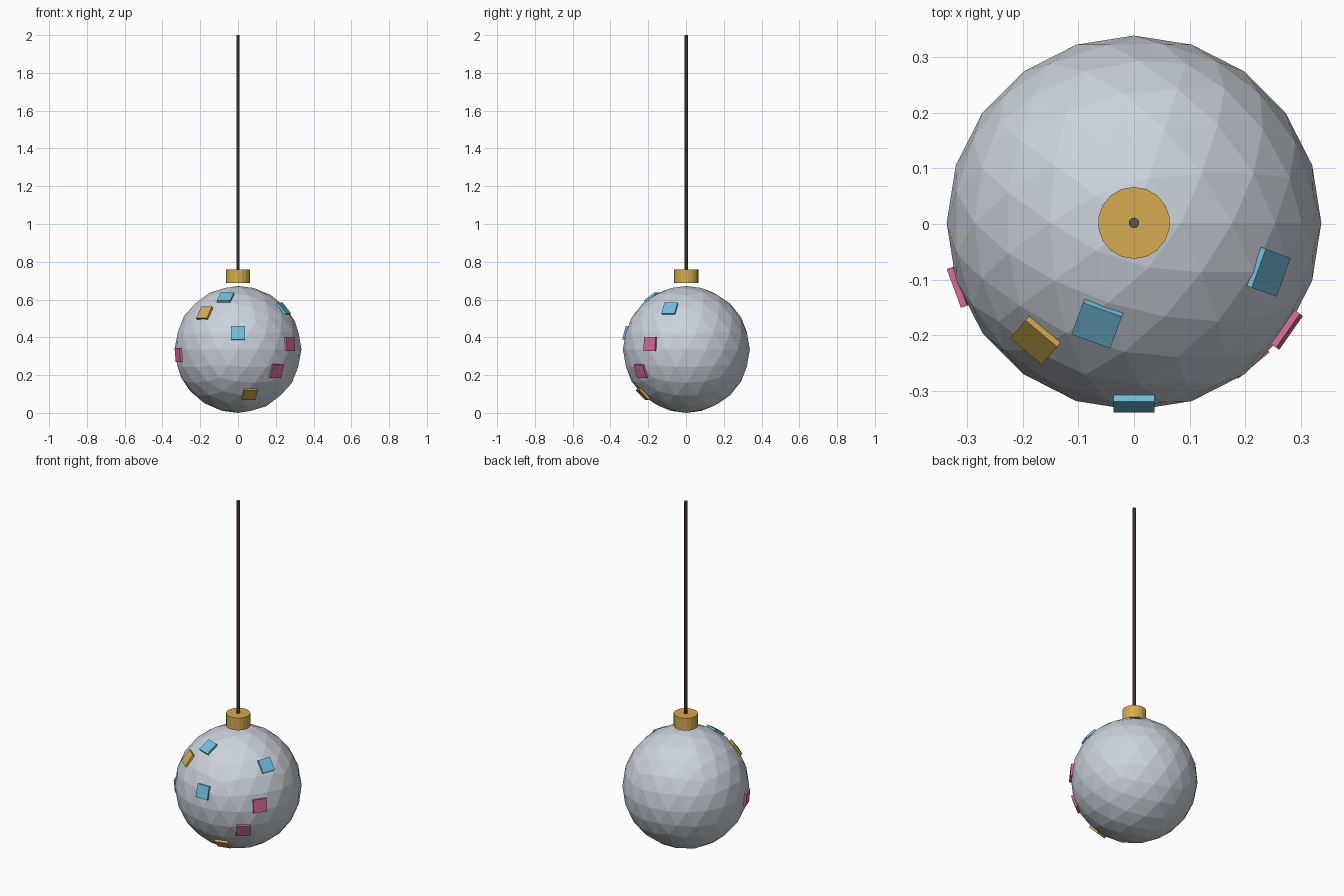
import bpy
from math import radians
from mathutils import Matrix, Vector

cube = bpy.data.objects.get("Cube")
if cube:
    bpy.data.objects.remove(cube, do_unlink=True)


def material(name, rgb):
    mat = bpy.data.materials.new(name)
    mat.use_nodes = True
    mat.diffuse_color = (*rgb, 1)
    mat.node_tree.nodes["Principled BSDF"].inputs["Base Color"].default_value = (*rgb, 1)
    return mat


silver = material("silver", (0.60, 0.65, 0.71))
gold = material("gold", (0.66, 0.41, 0.08))
blue = material("sky blue", (0.17, 0.52, 0.74))
pink = material("pink", (0.69, 0.15, 0.32))
brown = material("dark brown", (0.13, 0.085, 0.06))

RADIUS = 0.336
CENTRE = Vector((0, 0.002, RADIUS))


def finish(name, mat):
    obj = bpy.context.object
    obj.name = obj.data.name = name
    obj.data.materials.append(mat)
    return obj


def cylinder(name, mat, sides, radius, bottom, top):
    bpy.ops.mesh.primitive_cylinder_add(
        vertices=sides, radius=radius, depth=top - bottom,
        location=(CENTRE.x, CENTRE.y, (bottom + top) / 2))
    return finish(name, mat)


def tile(name, mat, azimuth, elevation):
    """Thin square plate lying tangent to the ball; azimuth 0 is the front."""
    turn = (Matrix.Rotation(radians(azimuth), 4, 'Z')
            @ Matrix.Rotation(radians(-elevation), 4, 'X'))
    bpy.ops.mesh.primitive_cube_add(size=1)
    obj = finish(name, mat)
    obj.data.transform(Matrix.Diagonal((0.074, 0.012, 0.074, 1)))
    obj.matrix_world = (Matrix.Translation(CENTRE) @ turn
                        @ Matrix.Translation((0, -RADIUS, 0)))


# Faceted ball
bpy.ops.mesh.primitive_ico_sphere_add(subdivisions=3, radius=RADIUS, location=CENTRE)
finish("ball", silver)

# Hanging cap and rod
cylinder("cap", gold, 18, 0.0645, 0.688, 0.76)
cylinder("hanging_rod", brown, 10, 0.0095, 0.70, 2.0)

# Coloured tiles: azimuth and elevation in degrees
tiles = {
    "blue_tile": (blue, [(0, 15), (-20, 55), (70, 40)]),
    "pink_tile": (pink, [(-70, -5), (55, 5), (40, -20)]),
    "gold_tile": (gold, [(-40, 35), (15, -45)]),
}
for name, (mat, places) in tiles.items():
    for i, (azimuth, elevation) in enumerate(places, 1):
        tile(f"{name}_{i}", mat, azimuth, elevation)
